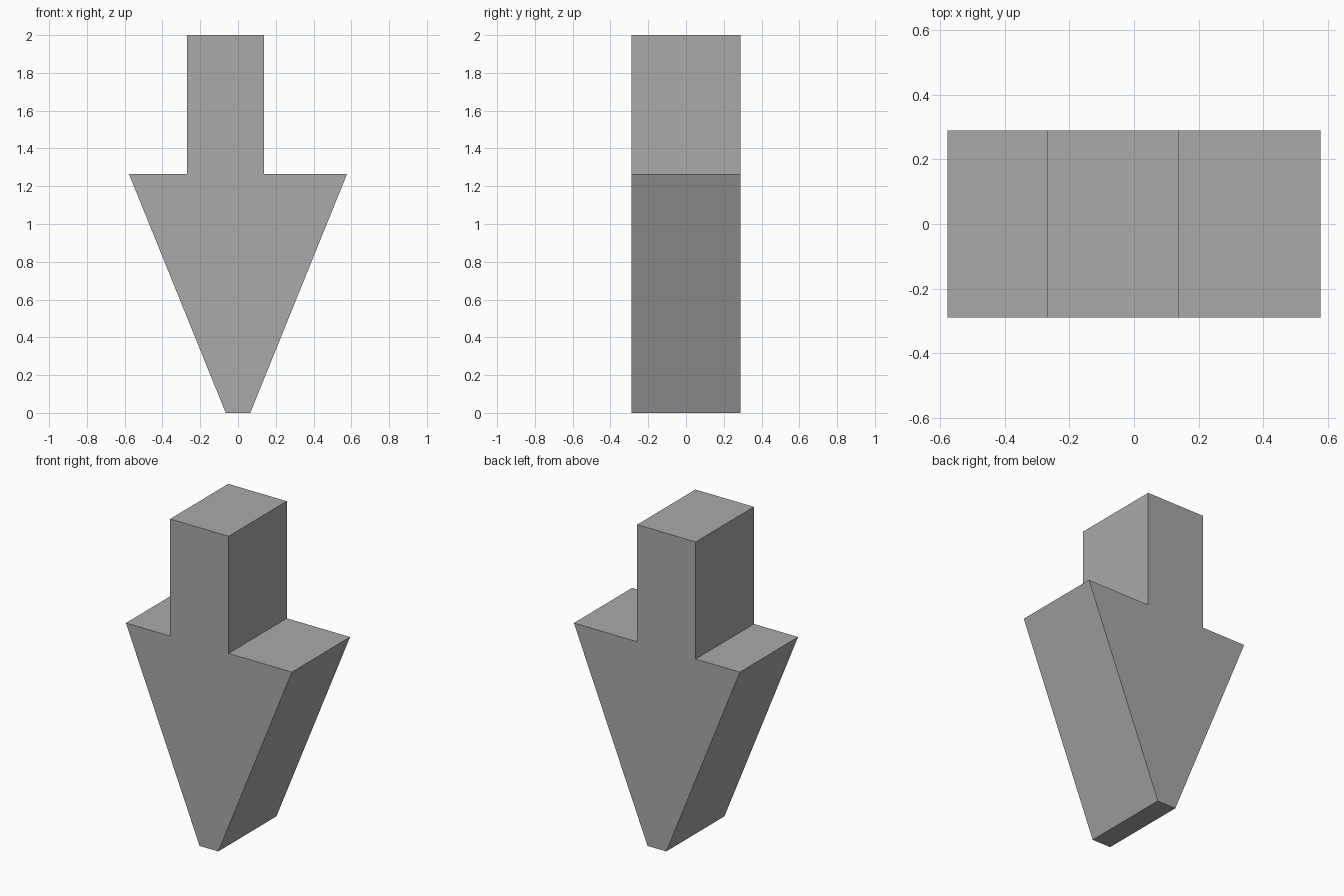
import bpy
import bmesh

cube = bpy.data.objects.get("Cube")
if cube:
    bpy.data.objects.remove(cube, do_unlink=True)

grey = bpy.data.materials.new("plain grey")
grey.use_nodes = True
colour = (0.4, 0.4, 0.4, 1)
grey.diffuse_color = colour
grey.node_tree.nodes["Principled BSDF"].inputs["Base Color"].default_value = colour

HALF_DEPTH = 0.289
SHOULDER_Z = 1.264

# Outline of the arrow: blunt tip, sloped sides, shoulders and off-centre shaft
outline = [
    (-0.065, 0), (0.065, 0),
    (0.577, SHOULDER_Z), (0.137, SHOULDER_Z),
    (0.137, 2), (-0.27, 2),
    (-0.27, SHOULDER_Z), (-0.577, SHOULDER_Z),
]

# Extrude the outline from front to back
bm = bmesh.new()
front = bm.faces.new([bm.verts.new((x, -HALF_DEPTH, z)) for x, z in outline])
extruded = bmesh.ops.extrude_face_region(bm, geom=[front], use_keep_orig=True)
back_verts = [g for g in extruded["geom"] if isinstance(g, bmesh.types.BMVert)]
bmesh.ops.translate(bm, verts=back_verts, vec=(0, 2 * HALF_DEPTH, 0))
bmesh.ops.recalc_face_normals(bm, faces=bm.faces)

mesh = bpy.data.meshes.new("arrow_block")
bm.to_mesh(mesh)
bm.free()
mesh.materials.append(grey)
arrow = bpy.data.objects.new("arrow_block", mesh)
bpy.context.collection.objects.link(arrow)
